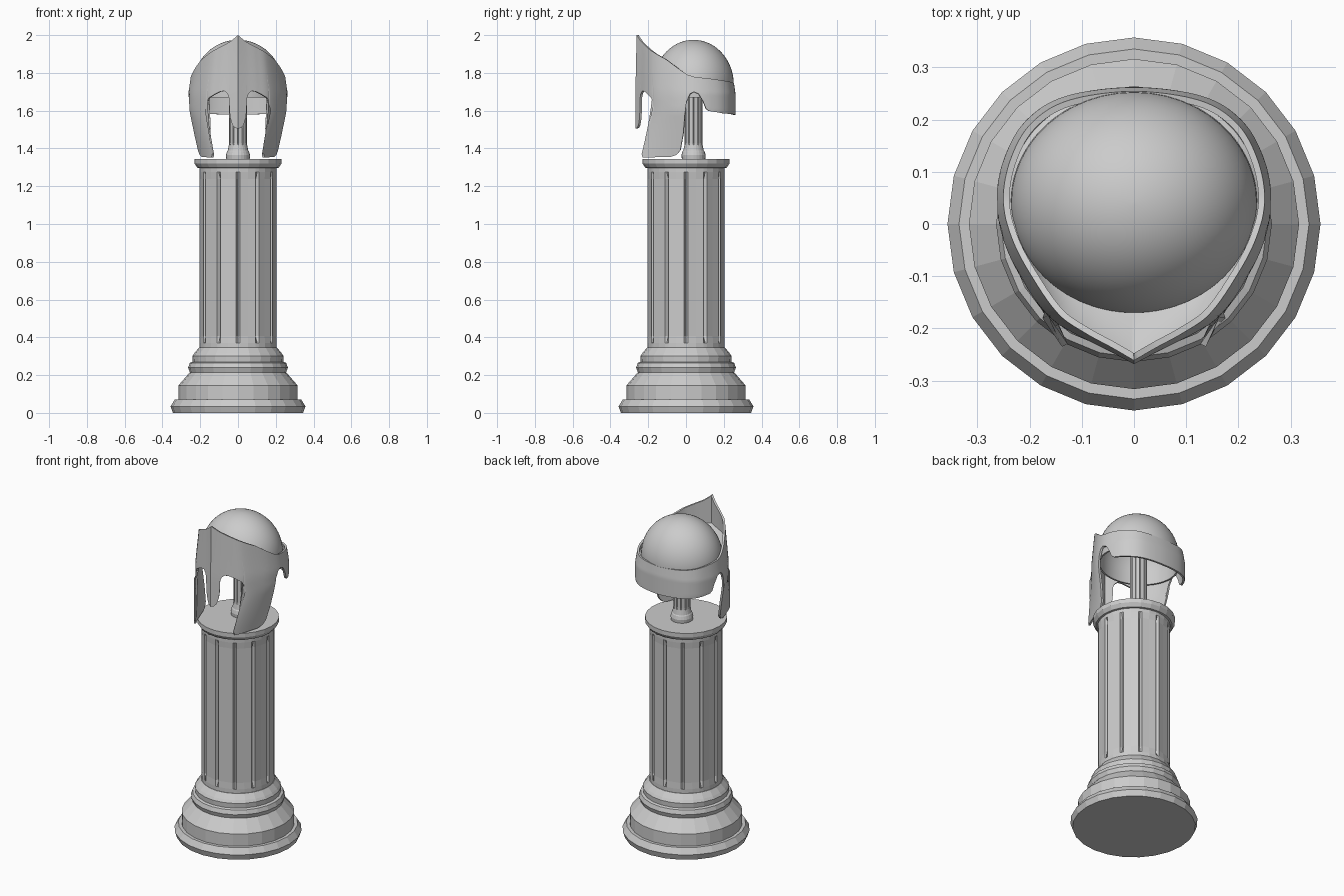
import bpy, math
from mathutils import Vector

if "Cube" in bpy.data.objects:
    bpy.data.objects.remove(bpy.data.objects["Cube"])


def add_mesh(name, verts, faces, smooth=False):
    me = bpy.data.meshes.new(name)
    me.from_pydata([tuple(v) for v in verts], [], faces)
    me.update()
    ob = bpy.data.objects.new(name, me)
    bpy.context.collection.objects.link(ob)
    if smooth:
        finish(ob)
    return ob


def finish(ob, angle=40):
    bpy.ops.object.select_all(action='DESELECT')
    ob.select_set(True)
    bpy.context.view_layer.objects.active = ob
    bpy.ops.object.convert(target='MESH')
    bpy.ops.object.shade_smooth_by_angle(angle=math.radians(angle))


def rings_to_mesh(name, rings, smooth=False):
    n = len(rings[0])
    verts = [v for r in rings for v in r]
    faces = [(j * n + i, j * n + (i + 1) % n, (j + 1) * n + (i + 1) % n, (j + 1) * n + i)
             for j in range(len(rings) - 1) for i in range(n)]
    faces.append(tuple(reversed(range(n))))
    faces.append(tuple(range((len(rings) - 1) * n, len(rings) * n)))
    return add_mesh(name, verts, faces, smooth)


def lathe(name, profile, n=24, cy=0.0):
    ring = lambda r, z: [(r * math.cos(2 * math.pi * i / n), cy + r * math.sin(2 * math.pi * i / n), z)
                         for i in range(n)]
    return rings_to_mesh(name, [ring(r, z) for r, z in profile])


def fluted_shaft(name, r, z0, z1, taper, cy=0.0):
    # flat panels separated by narrow grooves that run out at both ends
    h = 2.5 * taper
    levels = [(z0, 0), (z0 + taper, 0), (z0 + h, 1), (z1 - h, 1), (z1 - taper, 0), (z1, 0)]
    rings = []
    for z, f in levels:
        ring = []
        for k in range(12):
            a = k * math.pi / 6
            for da, rr in ((-0.05, r), (0, r * (1 - 0.1 * f)), (0.05, r),
                           (math.pi / 12, r * (1 - 0.025 * f))):
                ring.append((rr * math.cos(a + da), cy + rr * math.sin(a + da), z))
        rings.append(ring)
    return rings_to_mesh(name, rings)


# Pedestal
lathe("pedestal_base", [(0.345, 0), (0.357, 0.035), (0.335, 0.07), (0.316, 0.07), (0.316, 0.145),
                        (0.255, 0.215), (0.264, 0.24), (0.255, 0.265), (0.24, 0.27), (0.242, 0.30),
                        (0.232, 0.315), (0.207, 0.345)])
fluted_shaft("pedestal_shaft", 0.204, 0.345, 1.30, 0.025)
lathe("pedestal_cap", [(0.2, 1.295), (0.215, 1.298), (0.23, 1.32), (0.23, 1.345)])

# Stand inside the helmet
CY = 0.04
lathe("stand_foot", [(0.062, 1.345), (0.064, 1.365), (0.058, 1.385), (0.054, 1.39), (0.048, 1.42)], 24, CY)
fluted_shaft("stand_post", 0.048, 1.41, 1.93, 0.008, CY)

# Helmet half section seen from above, front to back
SECTION = [Vector(p) for p in [(0, -.268), (.05, -.242), (.11, -.212), (.165, -.175), (.215, -.105),
                               (.25, -.03), (.263, .05), (.247, .13), (.205, .2), (.13, .245), (0, .262)]]
# Edge heights along the section: nose guard, eye, cheek, ear arch, neck band
BOTTOM = [(0, 1.505), (.4, 1.51), (.65, 1.525), (.85, 1.56), (.92, 1.60), (.95, 1.665), (1.1, 1.69),
          (1.4, 1.705), (1.8, 1.70), (2.3, 1.685), (2.8, 1.668), (2.94, 1.65), (2.98, 1.60), (3.0, 1.37),
          (3.1, 1.352), (4.5, 1.355), (4.8, 1.365), (5.0, 1.39), (5.2, 1.48), (5.3, 1.58), (5.42, 1.65),
          (5.65, 1.69), (5.9, 1.70), (6.2, 1.69), (6.5, 1.65), (6.7, 1.61), (6.9, 1.598), (8, 1.585), (10, 1.578)]
TOP = [(0, 2.0), (1, 1.965), (2, 1.937), (3, 1.91), (4, 1.87), (5, 1.815), (5.5, 1.79), (6, 1.778),
       (7, 1.77), (8, 1.76), (10, 1.745)]


def lookup(table, u):
    for (a, za), (b, zb) in zip(table, table[1:]):
        if u <= b:
            return za + (zb - za) * (u - a) / (b - a)
    return table[-1][1]


def section(u):
    i = min(int(u), 9)
    t = u - i
    p1, p2 = SECTION[i], SECTION[i + 1]
    p0 = SECTION[i - 1] if i else 2 * p1 - p2
    p3 = SECTION[i + 2] if i < 9 else Vector((-SECTION[9].x, SECTION[9].y))
    return 0.5 * (2 * p1 + (p2 - p0) * t + (2 * p0 - 5 * p1 + 4 * p2 - p3) * t * t
                  + (3 * p1 - p0 - 3 * p2 + p3) * t ** 3)


def shell(u, z):
    # lower cheeks lean in and forward, the top leans in
    p = section(u)
    low, high = max(0, (1.6 - z) / .25), max(0, z - 1.69)
    x = p.x * (1 - .18 * low) * (1 - .55 * high)
    y = p.y * (1 - .55 * high) if p.y > 0 else p.y * (1 - .08 * high)
    if u > 2.9:
        y -= .065 * low * min(1, max(0, (5 - u) / 2))
    return (x, y, z)


COLS = sorted({round(i / 8, 3) for i in range(81)} | {u for u, _ in BOTTOM})


def half_sheet(name, columns, thickness):
    m = len(columns[0])
    faces = [(i * m + j, (i + 1) * m + j, (i + 1) * m + j + 1, i * m + j + 1)
             for i in range(len(columns) - 1) for j in range(m - 1)]
    ob = add_mesh(name, [v for c in columns for v in c], faces)
    mir = ob.modifiers.new("mirror", 'MIRROR')
    mir.use_clip = True
    if thickness:
        sol = ob.modifiers.new("thickness", 'SOLIDIFY')
        sol.thickness, sol.offset = thickness, -1
    finish(ob)
    return ob


# Helmet face guard with cheek pieces and neck band
ROWS = 16
cols = []
for u in COLS:
    b, t = lookup(BOTTOM, u), lookup(TOP, u)
    cols.append([shell(u, b + (t - b) * j / ROWS) for j in range(ROWS + 1)])
half_sheet("helmet_mask", cols, 0.012)

# Helmet dome, open underneath with a short skirt
RX, RY, RZ, CZ = 0.236, 0.213, 0.237, 1.738


def dome_point(a, z):
    s = math.sqrt(max(0, 1 - ((z - CZ) / RZ) ** 2)) if z > CZ else 1
    return (RX * s * math.cos(a), CY + RY * s * math.sin(a), z)


levels = [1.67, 1.70] + [CZ + RZ * math.sin(math.radians(d)) for d in range(0, 90, 6)] + [CZ + RZ * 0.9999]
N = 48
verts = [dome_point(2 * math.pi * i / N, z) for z in levels for i in range(N)]
faces = [(j * N + i, j * N + (i + 1) % N, (j + 1) * N + (i + 1) % N, (j + 1) * N + i)
         for j in range(len(levels) - 1) for i in range(N)]
faces.append(tuple(range((len(levels) - 1) * N, len(levels) * N)))
dome = add_mesh("helmet_dome", verts, faces)
sol = dome.modifiers.new("thickness", 'SOLIDIFY')
sol.thickness, sol.offset = 0.01, -1
finish(dome)

# Ledge closing the gap between dome and mask
ledge = []
for u in COLS:
    o = Vector(shell(u, min(lookup(TOP, u) - 0.01, 1.83)))
    o.x *= 0.98
    o.y = CY + (o.y - CY) * 0.98
    a = math.atan2((o.y - CY) / RY, o.x / RX)
    d = Vector(dome_point(a, min(1.78, o.z - 0.01)))
    ledge.append([o, o.lerp(d, 0.5) - Vector((0, 0, 0.01)), d])
half_sheet("helmet_ledge", ledge, 0)
